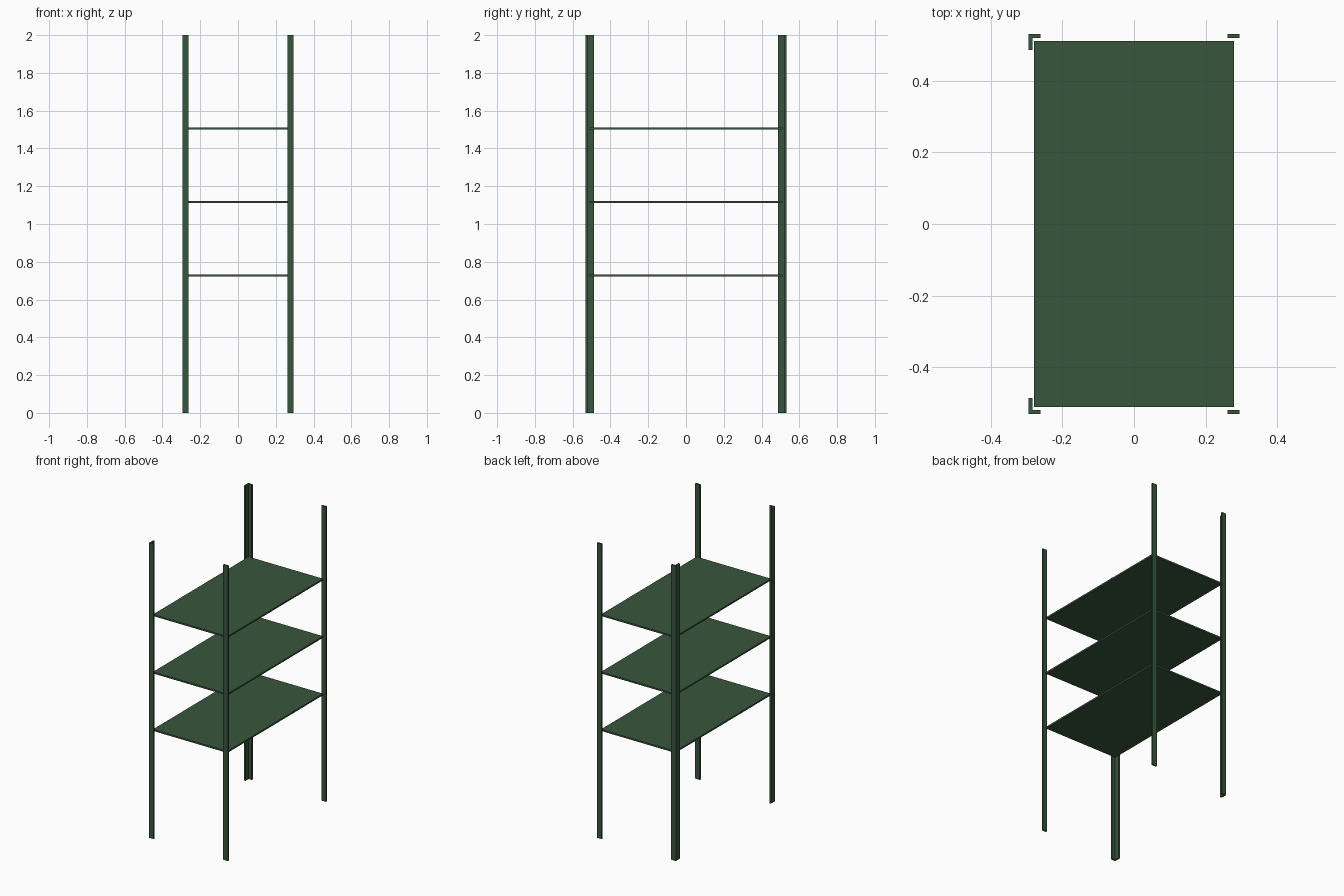
import bpy
import bmesh

if "Cube" in bpy.data.objects:
    bpy.data.objects.remove(bpy.data.objects["Cube"])

# one painted-metal colour
green = bpy.data.materials.new("dark green")
green.diffuse_color = (0.039, 0.092, 0.046, 1)
green.use_nodes = True
green.node_tree.nodes["Principled BSDF"].inputs["Base Color"].default_value = green.diffuse_color

HX, HY, T = 0.295, 0.531, 0.011   # outer half sizes and metal thickness
FLANGE, SIDE = 0.034, 0.044       # post flange widths
HEIGHT = 2.0


def prism(name, outline, z0, z1):
    """Extrude a flat outline from z0 up to z1."""
    bm = bmesh.new()
    face = bm.faces.new([bm.verts.new((x, y, z0)) for x, y in outline])
    top = bmesh.ops.extrude_face_region(bm, geom=[face])["geom"]
    bmesh.ops.translate(bm, vec=(0, 0, z1 - z0),
                        verts=[v for v in top if isinstance(v, bmesh.types.BMVert)])
    bmesh.ops.recalc_face_normals(bm, faces=bm.faces)
    mesh = bpy.data.meshes.new(name)
    bm.to_mesh(mesh)
    bm.free()
    mesh.materials.append(green)
    obj = bpy.data.objects.new(name, mesh)
    bpy.context.collection.objects.link(obj)


# posts: L-shaped angles on the left, flat strips on the right
for label, s in (("front", -1), ("back", 1)):
    angle = [(-HX, HY), (-HX + FLANGE, HY), (-HX + FLANGE, HY - T),
             (-HX + T, HY - T), (-HX + T, HY - SIDE), (-HX, HY - SIDE)]
    strip = [(HX - FLANGE, HY - T), (HX, HY - T), (HX, HY), (HX - FLANGE, HY)]
    prism(label + "_left_post", [(x, s * y) for x, y in angle], 0, HEIGHT)
    prism(label + "_right_post", [(x, s * y) for x, y in strip], 0, HEIGHT)

# three evenly spaced shelves
SX, SY = 0.279, 0.512
for i in range(3):
    z = 0.727 + 0.3895 * i
    prism(f"shelf_{i + 1}", [(-SX, -SY), (SX, -SY), (SX, SY), (-SX, SY)],
          z - T / 2, z + T / 2)
